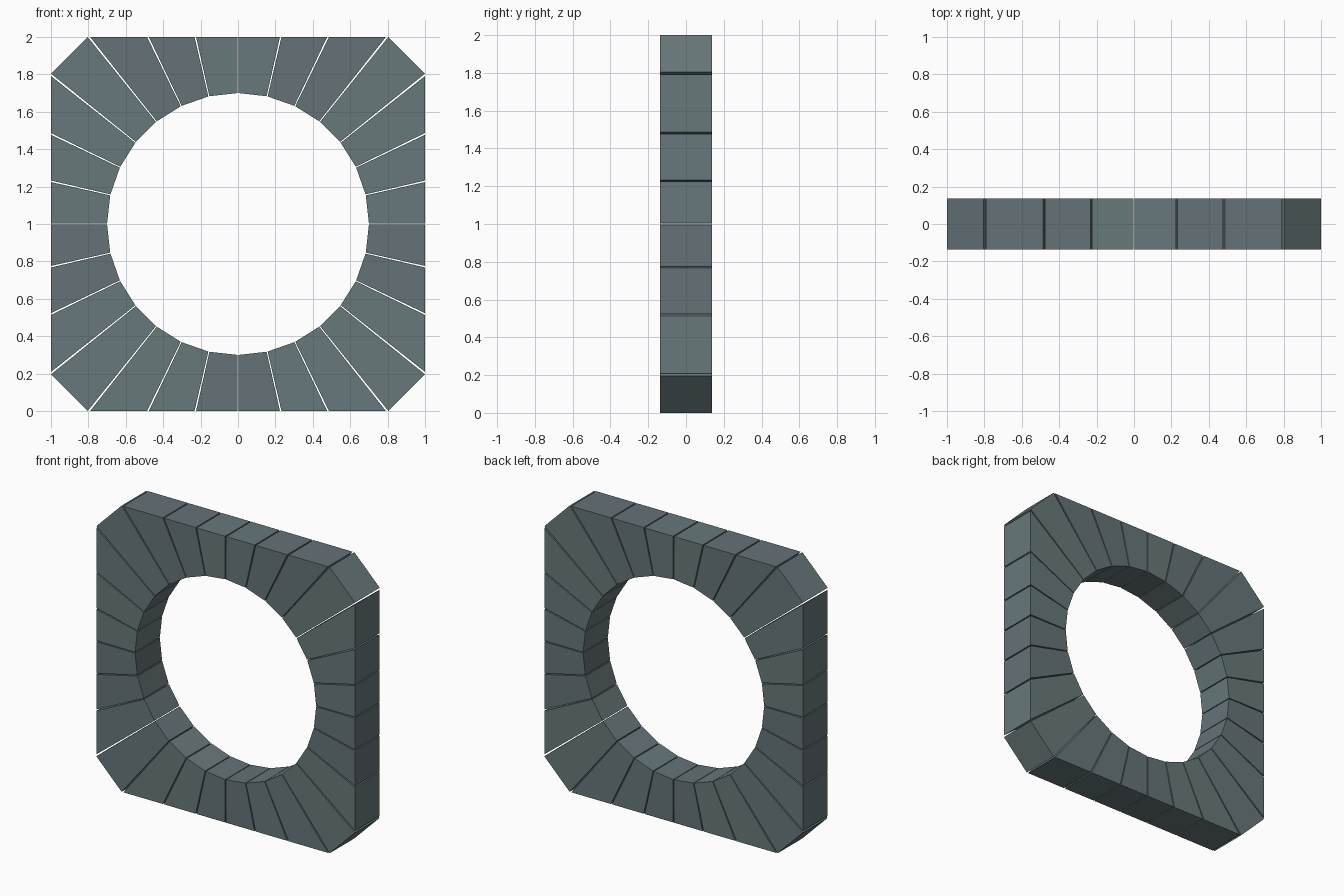
import bpy, bmesh, math

if "Cube" in bpy.data.objects:
    bpy.data.objects.remove(bpy.data.objects["Cube"])

N = 28            # blocks around the ring
R_IN = 0.7        # radius of the round opening
HALF_DEPTH = 0.137
GAP = 0.004       # half of the angular joint between blocks
STEP = 2 * math.pi / N


def stone(name, color):
    m = bpy.data.materials.new(name)
    m.diffuse_color = (*color, 1)
    m.use_nodes = True
    m.node_tree.nodes["Principled BSDF"].inputs["Base Color"].default_value = m.diffuse_color
    return m


tones = [stone("stone_cool", (0.135, 0.185, 0.20)),
         stone("stone_warm", (0.14, 0.19, 0.195)),
         stone("stone_dark", (0.13, 0.17, 0.185))]


def inner(a):
    return R_IN * math.sin(a), 1 + R_IN * math.cos(a)


def outer(a):
    # point where the ray meets the 2 x 2 square
    s, c = math.sin(a), math.cos(a)
    k = 1 / max(abs(s), abs(c))
    return k * s, 1 + k * c


def block(i):
    # wedge between two rays; corner wedges get their chamfer automatically
    a, b = i * STEP + GAP, (i + 1) * STEP - GAP
    profile = [inner(a), outer(a), outer(b), inner(b)]
    bm = bmesh.new()
    face = bm.faces.new([bm.verts.new((x, -HALF_DEPTH, z)) for x, z in profile])
    ext = bmesh.ops.extrude_face_region(bm, geom=[face], use_keep_orig=True)
    verts = [v for v in ext["geom"] if isinstance(v, bmesh.types.BMVert)]
    bmesh.ops.translate(bm, verts=verts, vec=(0, 2 * HALF_DEPTH, 0))
    bmesh.ops.recalc_face_normals(bm, faces=bm.faces)
    name = f"ring_block_{i + 1:02d}"
    me = bpy.data.meshes.new(name)
    bm.to_mesh(me)
    bm.free()
    me.materials.append(tones[(i * 5 // 2) % 3])
    bpy.context.collection.objects.link(bpy.data.objects.new(name, me))


# ring of separate stone blocks
for i in range(N):
    block(i)
